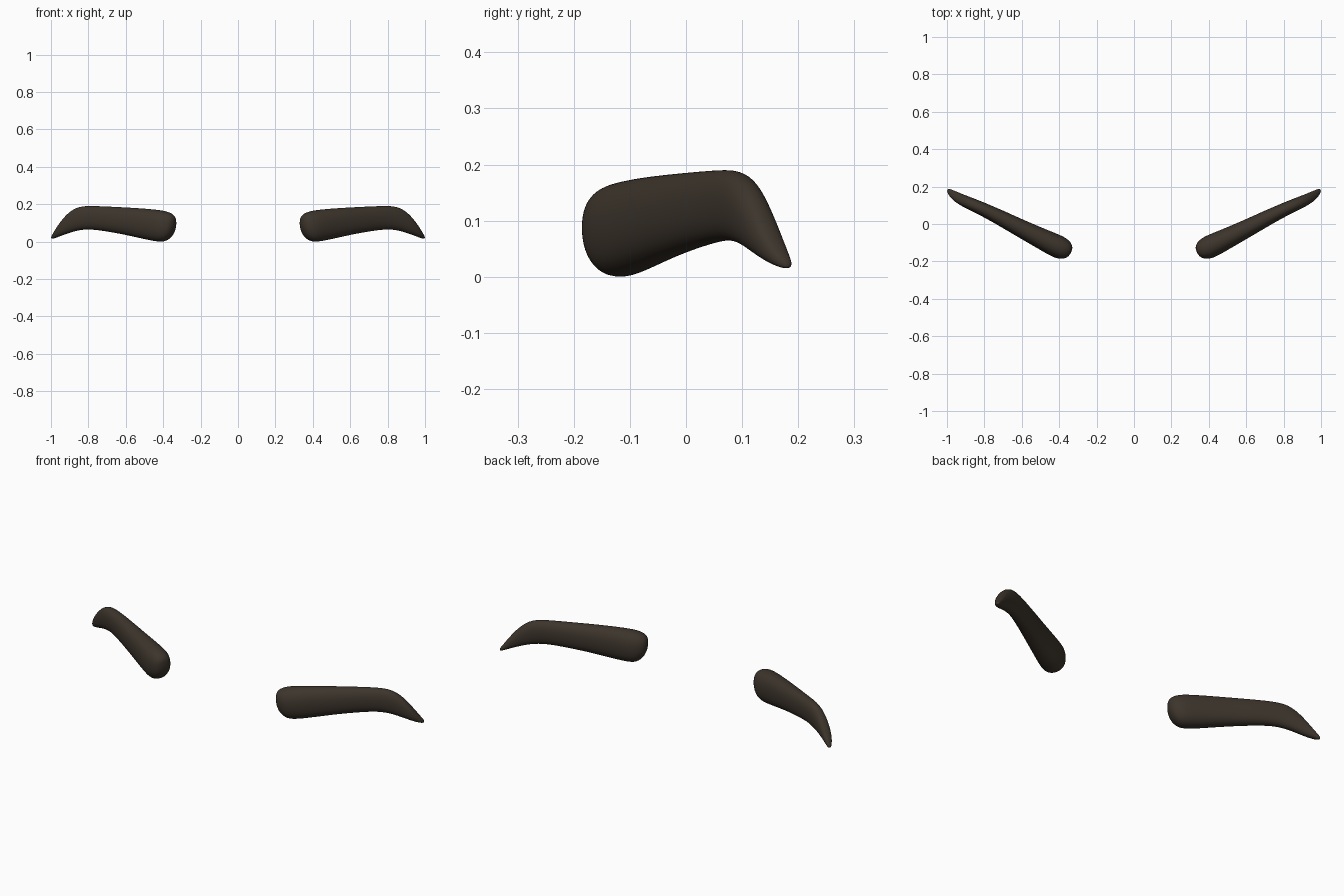
import bpy, bmesh, math
from mathutils import Vector

if "Cube" in bpy.data.objects:
    bpy.data.objects.remove(bpy.data.objects["Cube"])

# Stations from the inner end to the tip: x, y, bottom z, top z, half thickness
STATIONS = [
    (.337, -.153, .085, .122, .014), (.344, -.150, .055, .138, .034),
    (.360, -.143, .024, .152, .050), (.390, -.129, .000, .163, .061),
    (.430, -.110, .000, .169, .061), (.500, -.076, .014, .176, .055),
    (.600, -.026, .037, .182, .048), (.700, .026, .055, .187, .042),
    (.780, .066, .066, .190, .037), (.830, .089, .065, .189, .035),
    (.875, .109, .056, .177, .033), (.920, .129, .041, .140, .030),
    (.960, .151, .026, .087, .025), (.985, .171, .016, .046, .016),
    (.998, .184, .014, .026, .007),
]
SIDES = 16

hair = bpy.data.materials.new("dark_brown")
hair.diffuse_color = (.046, .035, .025, 1)
hair.use_nodes = True
hair.node_tree.nodes["Principled BSDF"].inputs["Base Color"].default_value = hair.diffuse_color


def rounded(v):
    """Make the oval section slightly fuller than an ellipse."""
    return math.copysign(abs(v) ** .88, v)


def eyebrow(name, side):
    """Loft oval rings along the brow; side is 1 or -1."""
    bm = bmesh.new()
    across = Vector((-.45, .89, 0))
    rings = []
    for x, y, lo, hi, w in STATIONS:
        ring = []
        for i in range(SIDES):
            a = math.tau * i / SIDES
            p = Vector((x, y, (lo + hi) / 2)) + across * (w * 1.02 * rounded(math.cos(a)))
            p.z += (hi - lo) / 2 * 1.03 * rounded(math.sin(a))
            p.x *= side
            ring.append(bm.verts.new(p))
        rings.append(ring)
    for r, s in zip(rings, rings[1:]):
        for i in range(SIDES):
            j = (i + 1) % SIDES
            bm.faces.new((r[i], r[j], s[j], s[i]))
    bm.faces.new(rings[0])
    bm.faces.new(rings[-1])
    bmesh.ops.recalc_face_normals(bm, faces=bm.faces)
    for f in bm.faces:
        f.smooth = True
    mesh = bpy.data.meshes.new(name)
    bm.to_mesh(mesh)
    bm.free()
    mesh.materials.append(hair)
    ob = bpy.data.objects.new(name, mesh)
    bpy.context.collection.objects.link(ob)
    sub = ob.modifiers.new("smooth", 'SUBSURF')
    sub.levels = sub.render_levels = 2


# Mirrored pair
eyebrow("right_eyebrow", 1)
eyebrow("left_eyebrow", -1)
